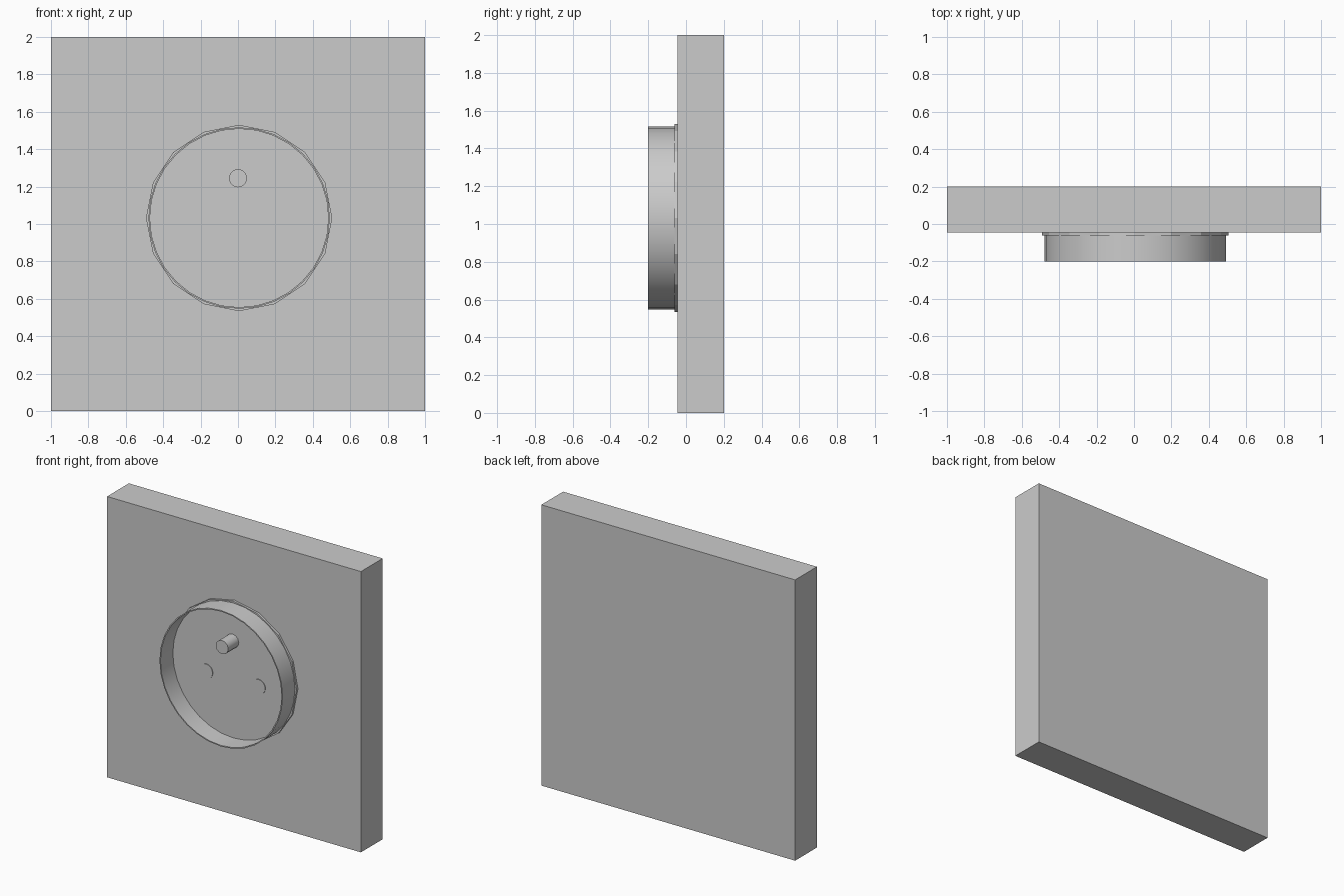
import bpy, bmesh, math
from mathutils import Matrix

if "Cube" in bpy.data.objects:
    bpy.data.objects.remove(bpy.data.objects["Cube"])

CX, CZ = 0.006, 1.032      # socket centre on the plate
FACE = -0.045              # front of the wall plate


def finish(name, bm, smooth=True):
    bmesh.ops.recalc_face_normals(bm, faces=bm.faces)
    me = bpy.data.meshes.new(name)
    bm.to_mesh(me)
    bm.free()
    ob = bpy.data.objects.new(name, me)
    bpy.context.collection.objects.link(ob)
    if smooth:
        bpy.ops.object.select_all(action='DESELECT')
        ob.select_set(True)
        bpy.context.view_layer.objects.active = ob
        bpy.ops.object.shade_smooth_by_angle(angle=math.radians(40))
    return ob


def disc(name, x, z, r, y0, y1, sides, smooth=True):
    """Solid cylinder along y, from y0 to y1."""
    bm = bmesh.new()
    m = Matrix.Translation((x, (y0 + y1) / 2, z)) @ Matrix.Rotation(math.pi / 2, 4, 'X')
    bmesh.ops.create_cone(bm, cap_ends=True, segments=sides, radius1=r, radius2=r,
                          depth=y1 - y0, matrix=m)
    return finish(name, bm, smooth)


def tube(name, x, z, r_out, r_in, y0, y1, sides):
    """Thin-walled ring along y: a rectangular section swept around."""
    bm = bmesh.new()
    section = [(r_out, y0), (r_out, y1), (r_in, y1), (r_in, y0)]
    loops = []
    for i in range(sides):
        a = 2 * math.pi * i / sides
        loops.append([bm.verts.new((x + r * math.cos(a), y, z + r * math.sin(a)))
                      for r, y in section])
    for i in range(sides):
        a, b = loops[i], loops[(i + 1) % sides]
        for k in range(4):
            j = (k + 1) % 4
            bm.faces.new((a[k], a[j], b[j], b[k]))
    return finish(name, bm)


# Square wall plate
bm = bmesh.new()
bmesh.ops.create_cube(bm, size=1, matrix=Matrix.Translation((0, (FACE + 0.2) / 2, 1))
                      @ Matrix.Diagonal((2, 0.2 - FACE, 2, 1)))
finish("wall_plate", bm, False)

# Low-sided base disc and the thin rim standing on it
disc("socket_base", CX, CZ, 0.498, -0.061, FACE + 0.005, 16, False)
tube("socket_rim", CX, CZ, 0.485, 0.477, -0.2, FACE, 32)

# Earth pin and the two contact discs
disc("earth_pin", 0, 1.245, 0.049, -0.18, FACE, 12)
for side, label in ((-1, "left"), (1, "right")):
    disc("contact_" + label, side * 0.207, 0.975, 0.053, -0.066, FACE, 16)
